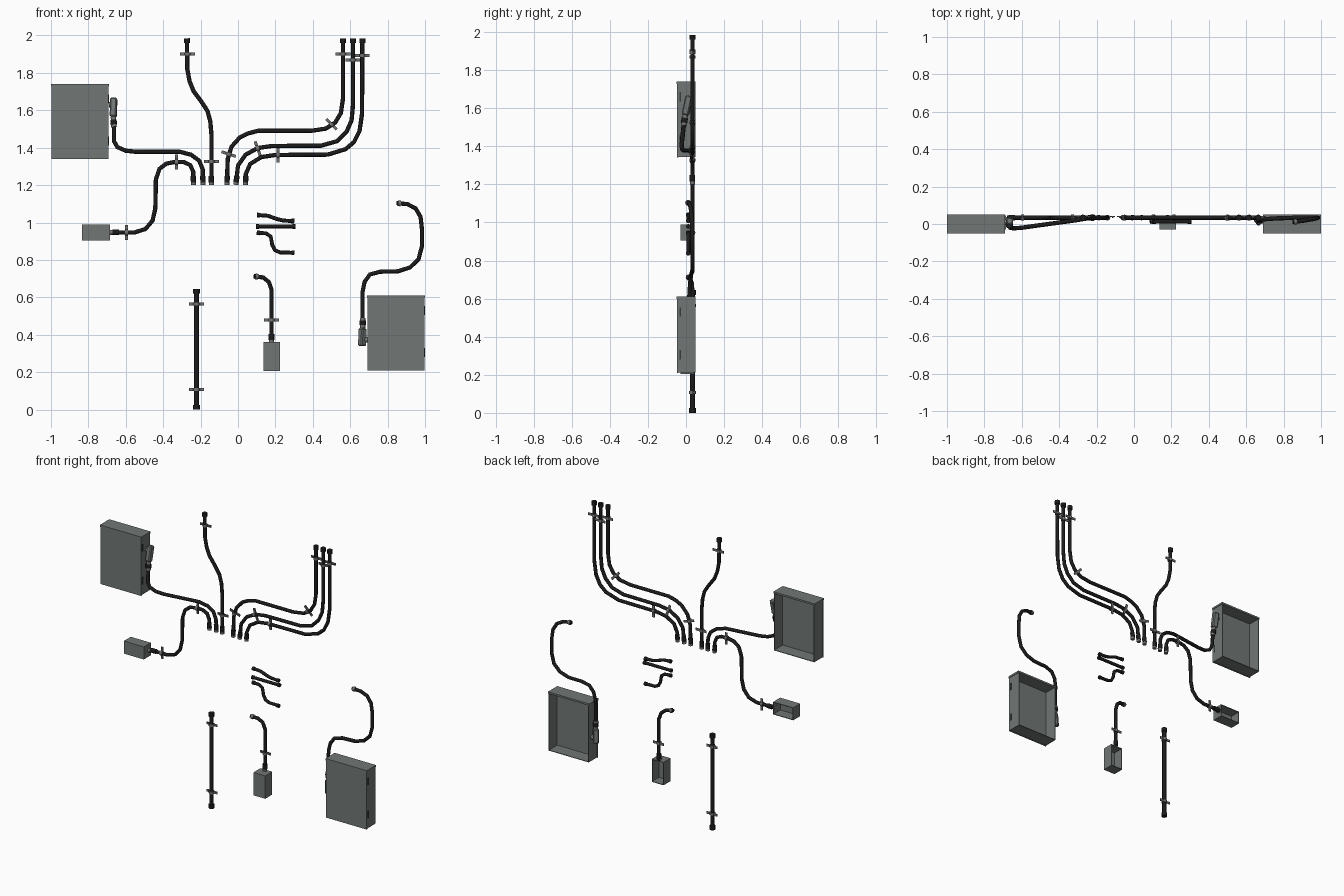
import bpy, bmesh, math
from mathutils import Vector, Matrix

if "Cube" in bpy.data.objects:
    bpy.data.objects.remove(bpy.data.objects["Cube"])


def material(name, rgb):
    m = bpy.data.materials.new(name)
    m.diffuse_color = (*rgb, 1)
    m.use_nodes = True
    m.node_tree.nodes["Principled BSDF"].inputs["Base Color"].default_value = m.diffuse_color
    return m


BLACK = material("black_rubber", (0.011, 0.011, 0.011))
GREY = material("box_grey", (0.165, 0.185, 0.18))
STEEL = material("clamp_steel", (0.17, 0.17, 0.17))
DARK = material("hinge_dark", (0.04, 0.045, 0.045))
WALL = 0.034   # y of pipes running along the wall


def finish(name, bm, mat, smooth=True):
    me = bpy.data.meshes.new(name)
    bm.to_mesh(me)
    bm.free()
    me.materials.append(mat)
    ob = bpy.data.objects.new(name, me)
    bpy.context.collection.objects.link(ob)
    if smooth:
        bpy.context.view_layer.objects.active = ob
        bpy.ops.object.select_all(action='DESELECT')
        ob.select_set(True)
        bpy.ops.object.shade_smooth_by_angle(angle=math.radians(50))
    return ob


def add_box(bm, lo, hi):
    c = [(a + b) / 2 for a, b in zip(lo, hi)]
    s = [b - a for a, b in zip(lo, hi)]
    bmesh.ops.create_cube(bm, size=1, matrix=Matrix.Translation(c) @ Matrix.Diagonal((*s, 1)))


def box(name, lo, hi, mat):
    bm = bmesh.new()
    add_box(bm, lo, hi)
    return finish(name, bm, mat, False)


def rod(name, a, b, r, mat, sides=12):
    a, b = Vector(a), Vector(b)
    d = b - a
    bm = bmesh.new()
    bmesh.ops.create_cone(bm, cap_ends=True, segments=sides, radius1=r, radius2=r, depth=d.length,
                          matrix=Matrix.Translation((a + b) / 2) @ d.to_track_quat('Z', 'Y').to_matrix().to_4x4())
    return finish(name, bm, mat)


def pipe(name, pts, r=0.0115, y=WALL, start=None, end=None):
    """Swept tube through (x,z) or (x,y,z) points, with optional end fittings."""
    pts = [Vector((p[0], y, p[1]) if len(p) == 2 else p) for p in pts]
    cu = bpy.data.curves.new(name, 'CURVE')
    cu.dimensions = '3D'
    cu.bevel_depth, cu.bevel_resolution, cu.use_fill_caps = r, 2, True
    sp = cu.splines.new('POLY')
    sp.points.add(len(pts) - 1)
    for q, p in zip(sp.points, pts):
        q.co = (*p, 1)
    sp.use_smooth = True
    cu.materials.append(BLACK)
    ob = bpy.data.objects.new(name, cu)
    bpy.context.collection.objects.link(ob)
    bpy.ops.object.select_all(action='DESELECT')
    bpy.context.view_layer.objects.active = ob
    ob.select_set(True)
    bpy.ops.object.convert(target='MESH')
    for kind, p, q in ((start, pts[0], pts[1]), (end, pts[-1], pts[-2])):
        u = (q - p).normalized()
        if kind == "cap":        # black collar
            rod(name + "_collar", p - u * 0.005, p + u * 0.02, r + 0.005, BLACK)
        elif kind == "gland":    # black collar with steel tip
            rod(name + "_collar", p, p + u * 0.034, r + 0.003, BLACK)
            rod(name + "_tip", p - u * 0.014, p, r + 0.002, STEEL)
        elif kind == "ring":     # steel ring just behind a bare end
            rod(name + "_ring", p + u * 0.008, p + u * 0.022, r + 0.004, STEEL)
        elif kind == "knob":     # small ball-like end
            rod(name + "_knob", p - u * 0.003, p + u * 0.013, r + 0.002, BLACK)


def clamp(x, z, deg=0, r=0.0115):
    """Saddle strap around a pipe that leans deg from vertical."""
    bm = bmesh.new()
    w = r + 0.004
    bmesh.ops.create_cone(bm, cap_ends=True, segments=12, radius1=w, radius2=w, depth=0.016)
    add_box(bm, (-0.04, 0.004, -0.008), (0.04, 0.009, 0.008))
    for s in (-1, 1):   # bolt heads
        bmesh.ops.create_cone(bm, cap_ends=True, segments=6, radius1=0.005, radius2=0.005, depth=0.006,
                              matrix=Matrix.Translation((s * 0.028, 0.002, 0)) @ Matrix.Rotation(math.pi / 2, 4, 'X'))
    bm.transform(Matrix.Translation((x, WALL, z)) @ Matrix.Rotation(math.radians(deg), 4, 'Y'))
    finish("pipe_clamp", bm, STEEL)


def open_box(name, lo, hi, t=0.004):
    """Box with a front, four walls and an open back."""
    (x0, y0, z0), (x1, y1, z1) = lo, hi
    bm = bmesh.new()
    add_box(bm, (x0, y0, z0), (x1, y0 + t, z1))
    for a, b in (((x0, z0), (x0 + t, z1)), ((x1 - t, z0), (x1, z1)),
                 ((x0 + t, z0), (x1 - t, z0 + t)), ((x0 + t, z1 - t), (x1 - t, z1))):
        add_box(bm, (a[0], y0 + t, a[1]), (b[0], y1, b[1]))
    return finish(name, bm, GREY, False)


# Large cabinets: shell, door, rain lip, hinges on the right side
for x0, z0 in ((-1.0, 1.34), (0.69, 0.21)):
    x1, z1 = x0 + 0.31, z0 + 0.40
    open_box("cabinet_shell", (x0 + 0.004, -0.042, z0 + 0.003), (x1 - 0.004, 0.05, z1 - 0.002))
    box("cabinet_door", (x0 + 0.002, -0.048, z0), (x1 - 0.003, -0.04, z1 - 0.006), GREY)
    box("cabinet_lip", (x0, -0.05, z1 - 0.012), (x1, 0.05, z1), GREY)
    for dz in (0.095, 0.32):
        box("cabinet_hinge", (x1 - 0.006, -0.034, z0 + dz - 0.024), (x1 - 0.001, -0.025, z0 + dz + 0.024), DARK)

# Small junction boxes
open_box("junction_box_left", (-0.835, -0.03, 0.905), (-0.685, 0.045, 0.99))
open_box("junction_box_low", (0.137, -0.03, 0.205), (0.225, 0.045, 0.36))

# Conduit elbow bodies beside the cabinets
for a, b, c, x in (((-0.664, 0.017, 1.665), (-0.667, -0.004, 1.565), (-0.663, -0.012, 1.51), -0.69),
                   ((0.663, 0.018, 0.34), (0.667, 0.013, 0.435), (0.666, 0.013, 0.49), 0.694)):
    a, b, c = Vector(a), Vector(b), Vector(c)
    bm = bmesh.new()
    d = b - a
    bmesh.ops.create_cube(bm, size=1, matrix=Matrix.Diagonal((0.036, 0.036, d.length, 1)))
    bmesh.ops.bevel(bm, geom=bm.edges[:], offset=0.006, segments=1, affect='EDGES')
    bm.transform(Matrix.Translation((a + b) / 2) @ d.to_track_quat('Z', 'Y').to_matrix().to_4x4())
    finish("conduit_body", bm, GREY, False)
    rod("conduit_neck", b, b.lerp(c, 0.3), 0.014, STEEL)
    rod("conduit_nut", b.lerp(c, 0.3), b.lerp(c, 0.75), 0.018, BLACK, 8)
    rod("conduit_collar", b.lerp(c, 0.7), c, 0.015, STEEL)
    m = a.lerp(b, 0.35)
    rod("conduit_stub", m, (x, m.y, m.z), 0.014, GREY)

# Three parallel pipes rising on the right
pipe("riser_outer", [(.561, 1.98), (.561, 1.66), (.55, 1.585), (.52, 1.535), (.47, 1.502), (.39, 1.49), (.105, 1.49),
                     (.05, 1.475), (.01, 1.455), (-.035, 1.405), (-.055, 1.34), (-.059, 1.215)], start="cap", end="gland")
pipe("riser_middle", [(.615, 1.98), (.615, 1.63), (.607, 1.545), (.58, 1.485), (.53, 1.435), (.445, 1.411), (.18, 1.409),
                      (.105, 1.398), (.04, 1.362), (0, 1.305), (-.01, 1.215)], start="cap", end="gland")
pipe("riser_inner", [(.665, 1.98), (.663, 1.58), (.65, 1.49), (.62, 1.43), (.575, 1.392), (.48, 1.363), (.2, 1.361),
                     (.125, 1.35), (.065, 1.313), (.042, 1.26), (.04, 1.215)], start="cap", end="gland")
# Wavy pipe rising in the middle
pipe("riser_left", [(-.273, 1.98), (-.271, 1.82), (-.259, 1.756), (-.238, 1.703), (-.195, 1.645), (-.163, 1.596),
                    (-.148, 1.54), (-.142, 1.47), (-.142, 1.215)], start="cap", end="gland")
# Feed from upper cabinet
pipe("cabinet_feed_upper", [(-.663, -.011, 1.52), (-.663, -.02, 1.435), (-.645, -.023, 1.403), (-.6, -.02, 1.384),
                            (-.545, -.012, 1.378), (-.31, .02, 1.378), (-.25, .03, 1.362), (-.207, .034, 1.33),
                            (-.189, .034, 1.285), (-.187, .034, 1.215)], end="gland")
# Feed from left junction box
pipe("junction_feed_left", [(-.68, .947), (-.553, .947), (-.495, .965), (-.457, 1.01), (-.442, 1.075), (-.439, 1.23),
                            (-.42, 1.287), (-.383, 1.315), (-.335, 1.324), (-.29, 1.323), (-.255, 1.307),
                            (-.239, 1.27), (-.238, 1.215)], end="gland")
rod("junction_nut", (-.69, WALL - .01, .947), (-.67, WALL - .01, .947), .013, STEEL)
rod("junction_nut", (-.67, WALL, .947), (-.635, WALL, .947), .015, BLACK)
# Straight vertical pipe
pipe("straight_pipe", [(-.222, 0.005), (-.222, .64)], r=.0135, start="cap", end="cap")
# Looping pipe from lower cabinet
pipe("cabinet_feed_lower", [(.848, .01, 1.104), (.906, .018, 1.098), (.95, .025, 1.075), (.976, .03, 1.03),
                            (.984, .033, .96), (.984, .034, .875), (.965, .034, .803), (.92, .034, .76),
                            (.855, .033, .739), (.76, .03, .737), (.705, .026, .722), (.677, .022, .683),
                            (.666, .018, .63), (.666, .013, .48)], end=None, start="ring")
# Hooked pipe above lower junction box
pipe("junction_feed_low", [(.085, .012, .713), (.135, .022, .706), (.165, .03, .682), (.179, .034, .64),
                           (.179, .034, .36)], start="ring")
rod("junction_nut", (.179, .03, .355), (.179, .03, .372), .013, STEEL)
rod("junction_nut", (.179, WALL, .372), (.179, WALL, .405), .015, BLACK)
# Loose short pieces
pipe("loose_piece_top", [(.105, 1.04), (.16, 1.036), (.21, 1.018), (.245, 1.01), (.298, 1.008)], .0105, .012, "knob", "knob")
pipe("loose_piece_straight", [(.1, .979), (.305, .979)], .0105, .012, "knob", "knob")
pipe("loose_piece_bent", [(.103, .945), (.15, .942), (.175, .925), (.183, .88), (.198, .852), (.225, .84),
                          (.298, .838)], .0105, .012, "knob", "knob")

# Clamps
for c in ((-.27, 1.9), (-.142, 1.327), (.561, 1.9), (.5, 1.525, 45), (-.05, 1.366, 18), (.615, 1.868), (.105, 1.396, 70),
          (.664, 1.893), (.215, 1.361, 90), (-.33, 1.323, 90), (-.596, .947, 90), (.179, .478),
          (-.222, .563, 0, .0135), (-.222, .107, 0, .0135)):
    clamp(*c)
